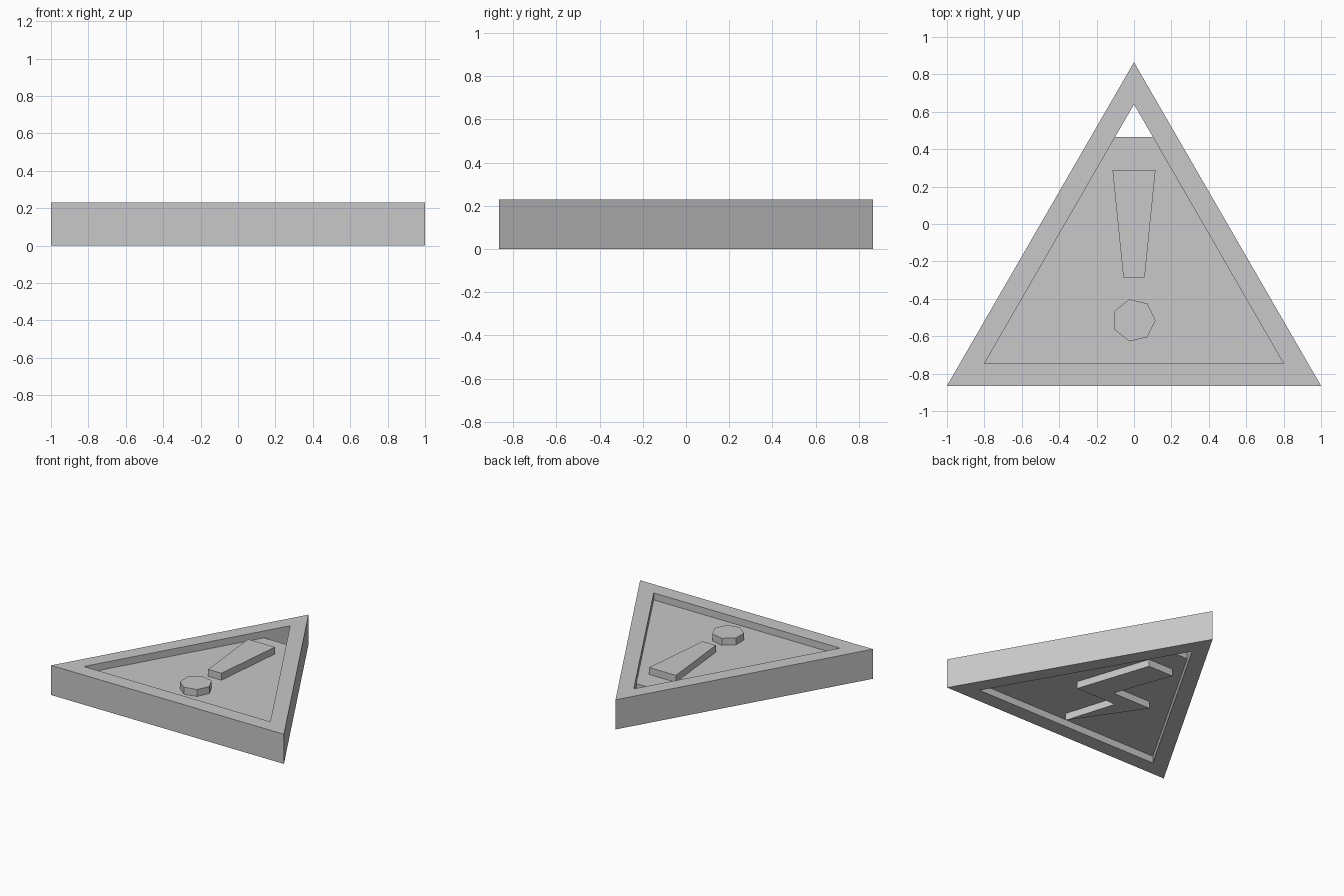
import bpy, bmesh
from math import cos, sin, tau

default_cube = bpy.data.objects.get("Cube")
if default_cube:
    bpy.data.objects.remove(default_cube)

grey = bpy.data.materials.new("light_grey")
grey.use_nodes = True
colour = (0.58, 0.58, 0.58, 1)
grey.diffuse_color = colour
grey.node_tree.nodes["Principled BSDF"].inputs["Base Color"].default_value = colour

HEIGHT = 0.23
PANEL_LOW, PANEL_HIGH = 0.055, 0.176
SINK = 0.01


def finish(name, bm):
    bmesh.ops.recalc_face_normals(bm, faces=bm.faces)
    mesh = bpy.data.meshes.new(name)
    bm.to_mesh(mesh)
    bm.free()
    mesh.materials.append(grey)
    obj = bpy.data.objects.new(name, mesh)
    bpy.context.collection.objects.link(obj)
    return obj


def ring(bm, outline, z):
    return [bm.verts.new((x, y, z)) for x, y in outline]


def bridge(bm, a, b):
    for i in range(len(a)):
        j = (i + 1) % len(a)
        bm.faces.new((a[i], a[j], b[j], b[i]))


def prism(name, outline, low, high):
    bm = bmesh.new()
    bottom, top = ring(bm, outline, low), ring(bm, outline, high)
    bm.faces.new(bottom)
    bm.faces.new(top)
    bridge(bm, bottom, top)
    return finish(name, bm)


# Triangular frame with an open centre
outer = [(-1, -0.865), (1, -0.865), (0, 0.865)]
inner = [(-0.8, -0.747), (0.8, -0.747), (0, 0.64)]
bm = bmesh.new()
loops = [ring(bm, outer, 0), ring(bm, outer, HEIGHT),
         ring(bm, inner, HEIGHT), ring(bm, inner, 0)]
for i in range(4):
    bridge(bm, loops[i], loops[(i + 1) % 4])
finish("triangle_frame", bm)

# Recessed panel, cut short of the apex to leave a hanging hole
cut = 0.465
half = 0.8 * (0.64 - cut) / (0.64 + 0.747)
prism("centre_panel", inner[:2] + [(half, cut), (-half, cut)], PANEL_LOW, PANEL_HIGH)

# Raised exclamation mark on the top
prism("exclamation_bar",
      [(-0.057, -0.285), (0.057, -0.285), (0.115, 0.288), (-0.115, 0.288)],
      PANEL_HIGH - SINK, HEIGHT)
dot = [(0.115 * cos(tau * i / 7), 0.115 * sin(tau * i / 7) - 0.515) for i in range(7)]
prism("exclamation_dot", dot, PANEL_HIGH - SINK, HEIGHT)

# Raised lightning bolt on the underside
bolt = [(0.287, -0.283), (0.1, 0.285), (-0.115, 0.285), (0.048, -0.17),
        (-0.287, -0.17), (0.06, -0.68), (-0.062, -0.283)]
prism("lightning_bolt", bolt, 0, PANEL_LOW + SINK)
